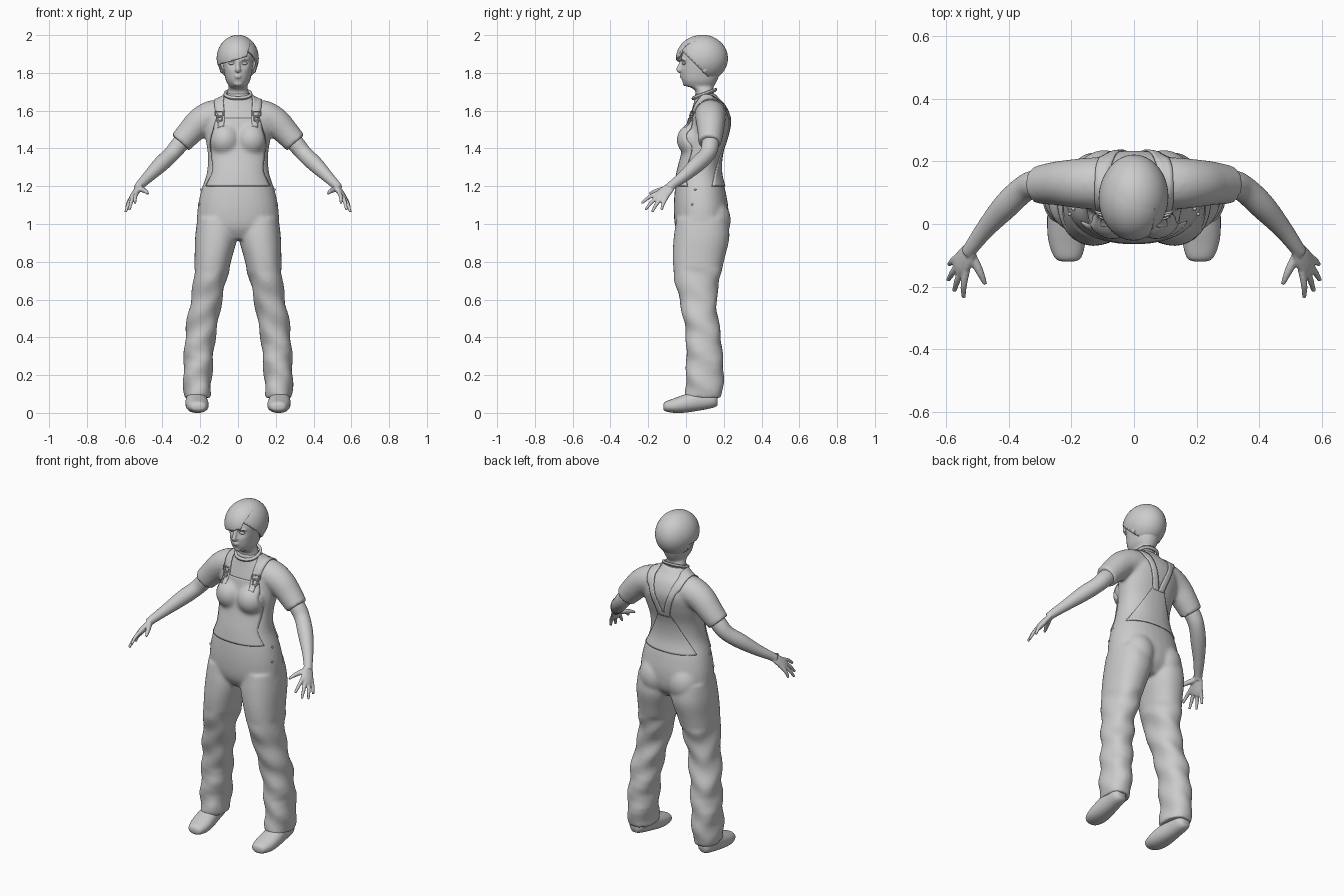
import bpy, bmesh, math
from mathutils import Vector, Matrix
from mathutils.bvhtree import BVHTree

cube = bpy.data.objects.get("Cube")
if cube:
    bpy.data.objects.remove(cube)

grey = bpy.data.materials.new("plain_grey")
grey.use_nodes = True
grey.diffuse_color = (0.6, 0.6, 0.6, 1)
grey.node_tree.nodes["Principled BSDF"].inputs["Base Color"].default_value = (0.6, 0.6, 0.6, 1)
SIDES = (1, -1)
X, Y, Z = Vector((1, 0, 0)), Vector((0, 1, 0)), Vector((0, 0, 1))


def finish(name, bm, voxel=0, smooth=0, thick=0):
    bmesh.ops.recalc_face_normals(bm, faces=bm.faces)
    for f in bm.faces:
        f.smooth = True
    mesh = bpy.data.meshes.new(name)
    bm.to_mesh(mesh)
    bm.free()
    mesh.materials.append(grey)
    ob = bpy.data.objects.new(name, mesh)
    bpy.context.collection.objects.link(ob)
    if voxel:
        m = ob.modifiers.new("merge", "REMESH")
        m.mode, m.voxel_size, m.use_smooth_shade = "VOXEL", voxel, True
    if smooth:
        m = ob.modifiers.new("soften", "SMOOTH")
        m.factor, m.iterations = 0.5, smooth
    if thick:
        m = ob.modifiers.new("thickness", "SOLIDIFY")
        m.thickness, m.offset = thick, 0
    return ob


def densify(rows, n=5):
    """Smooth curve through rows of numbers."""
    out = []
    for i in range(len(rows) - 1):
        a, b, c, d = (Vector(rows[max(0, min(len(rows) - 1, i + k))]) for k in (-1, 0, 1, 2))
        for t in (k / n for k in range(n)):
            out.append(b + (c - a) * t / 2 + (a - b * 2.5 + c * 2 - d / 2) * t * t
                       + (b * 3 - a - c * 3 + d) * t ** 3 / 2)
    return out + [Vector(rows[-1])]


def ring(c, u, v, power=0.9, n=32):
    pts = []
    for i in range(n):
        s, t = math.cos(math.tau * i / n), math.sin(math.tau * i / n)
        pts.append(c + u * math.copysign(abs(s) ** power, s) + v * math.copysign(abs(t) ** power, t))
    return pts


def loft(bm, rings):
    loops = [[bm.verts.new(p) for p in r] for r in rings]
    for a, b in zip(loops, loops[1:]):
        for i in range(len(a)):
            j = (i + 1) % len(a)
            bm.faces.new((a[i], a[j], b[j], b[i]))
    bm.faces.new(loops[0])
    bm.faces.new(loops[-1])


def tube(bm, rows, s=1, flat=1, across=Y):
    """Limb through rows of x, y, z, radius."""
    pts = densify([(r[0] * s, *r[1:]) for r in rows])
    rings = []
    for i, p in enumerate(pts):
        d = (pts[min(i + 1, len(pts) - 1)] - pts[max(i - 1, 0)]).to_3d().normalized()
        u = (across - d * across.dot(d)).normalized()
        rings.append(ring(p.to_3d(), u * p[3], d.cross(u) * p[3] * flat, 1, 20))
    loft(bm, rings)


def ball(bm, c, r, seg=32):
    mat = Matrix.Translation(c) @ Matrix.Diagonal((*r, 1))
    return bmesh.ops.create_uvsphere(bm, u_segments=seg, v_segments=seg // 2, radius=1, matrix=mat)["verts"]


def upright(bm, rows, s=1):
    """Body from rows of z, inner x, outer x, front y, back y."""
    loft(bm, [ring(Vector(((a + b) / 2 * s, (f + k) / 2, z)), X * (b - a) / 2, Y * (k - f) / 2)
              for z, a, b, f, k in densify(rows)])


# Clothing: torso, trousers and short sleeves
bm = bmesh.new()
torso = [(.92, .14, -.02, .17), (.98, .21, -.055, .215), (1.07, .215, -.065, .225),
         (1.17, .197, -.06, .21), (1.27, .165, -.045, .185), (1.37, .16, -.02, .19),
         (1.47, .175, .0, .22), (1.55, .18, .015, .235), (1.62, .14, .035, .215),
         (1.66, .09, .045, .18), (1.69, .068, .045, .155)]
upright(bm, [(z, -w, w, f, k) for z, w, f, k in torso])
leg = [(1.03, .01, .215, -.05, .22), (.93, .004, .227, -.065, .23), (.82, .032, .23, -.07, .205),
       (.7, .062, .235, -.06, .178), (.6, .085, .25, -.035, .162), (.5, .1, .268, -.015, .17),
       (.4, .12, .28, 0, .185), (.2, .138, .29, 0, .2), (.08, .145, .285, -.005, .19)]
sleeve = [(.07, .13, 1.575, .085), (.14, .13, 1.57, .083), (.2, .13, 1.54, .077),
          (.25, .13, 1.49, .07), (.305, .125, 1.43, .062)]
for s in SIDES:
    upright(bm, leg, s)
    tube(bm, sleeve, s)
    ball(bm, (.07 * s, .04, 1.445), (.08, .082, .085))
    ball(bm, (.095 * s, .13, 1.02), (.1, .107, .12))
# Gentle cloth folds on the lower legs
for v in bm.verts:
    if v.co.z < .75:
        side = math.copysign(1, v.co.x)
        v.co.x += .005 * math.sin(v.co.z * 38 + v.co.y * 25) * side
        v.co.y += .004 * math.sin(v.co.z * 45 + v.co.x * 30 * side)
clothes = finish("overalls_and_shirt", bm, .01, 5)
tree = BVHTree.FromObject(clothes, bpy.context.evaluated_depsgraph_get())


def on(p, lift=.004):
    q, n, _, _ = tree.find_nearest(Vector(p))
    return q + n * lift


def cast(x, z, front=1, lift=.004):
    q = tree.ray_cast(Vector((x, -front, z)), Y * front)[0]
    return q - Y * lift * front if q else on((x, 0, z), lift)


def sheet(bm, rows):
    grid = [[bm.verts.new(p) for p in r] for r in rows]
    for a, b in zip(grid, grid[1:]):
        for i in range(len(a) - 1):
            bm.faces.new((a[i], a[i + 1], b[i + 1], b[i]))


# Bib and back panel, laid on the shirt
for name, front, outline in (
        ("front_bib", 1, [(1.2, .17), (1.28, .135), (1.36, .14), (1.43, .145), (1.5, .13), (1.56, .115)]),
        ("back_panel", -1, [(1.2, .17), (1.28, .12), (1.36, .075), (1.44, .035)])):
    bm = bmesh.new()
    sheet(bm, [[cast(w * (i / 12 - 1), z, front) for i in range(25)] for z, w in densify(outline)])
    finish(name, bm, thick=.006)

# Shoulder straps with buckles
bm = bmesh.new()
strap = [(.098, -.02, 1.53), (.1, 0, 1.59), (.107, .05, 1.66), (.108, .12, 1.7),
         (.1, .22, 1.66), (.075, .28, 1.57), (.045, .28, 1.48), (.02, .26, 1.4)]
for s in SIDES:
    sheet(bm, [[on((p.x * s + o, p.y, p.z)) for o in (-.022, -.008, .008, .022)] for p in densify(strap)])
finish("shoulder_straps", bm, thick=.006)
bm = bmesh.new()
for s in SIDES:
    for z, w in ((1.585, .022), (1.557, .014)):
        frame = [cast(.1 * s + w * a, z + .011 * b, 1, .011) for a, b in ((-1, -1), (1, -1), (1, 1), (-1, 1))]
        for a, b in zip(frame, frame[1:] + frame[:1]):
            tube(bm, [(*a, .0035), (*b, .0035)], across=(Y + Z * .3 + X * .2))
    ball(bm, cast(.1 * s, 1.54, 1, .008), (.008, .006, .008), 12)
    for y, z in ((.04, 1.2), (.015, 1.11)):
        ball(bm, on((.25 * s, y, z)), (.006, .006, .006), 12)
finish("buckles_and_rivets", bm)

# Shirt collar
bm = bmesh.new()
loop = ring(Vector((0, .097, 1.688)), X * .068, Y * .06 + Z * .022)
loft_rows = [[p + (p - Vector((0, .097, 1.688))).normalized() * .008 * math.cos(a) + Z * .01 * math.sin(a)
              for a in (math.tau * k / 8 for k in range(9))] for p in loop + loop[:1]]
sheet(bm, loft_rows)
finish("shirt_collar", bm)

# Arms and hands
bm = bmesh.new()
arm = [(.24, .13, 1.5, .045), (.31, .128, 1.42, .046), (.352, .112, 1.37, .043), (.41, .058, 1.315, .042),
       (.475, -.015, 1.25, .031), (.52, -.075, 1.205, .024), (.53, -.09, 1.19, .024)]
spread = Vector((.045, .105, -.035)).normalized()
tips = [(.545, -.235, 1.11), (.575, -.215, 1.075), (.595, -.18, 1.063), (.592, -.13, 1.075)]
for s in SIDES:
    tube(bm, arm, s)
    side = Vector((spread.x * s, spread.y, spread.z))
    tube(bm, [(.515, -.07, 1.21, .022), (.535, -.1, 1.18, .034), (.552, -.13, 1.15, .038),
              (.562, -.15, 1.13, .03)], s, .45, side)
    for i, tip in enumerate(tips):
        base = Vector((.545, -.12, 1.16)) + spread * (i - 1.5) * .017
        tip = Vector(tip)
        mid = base.lerp(tip, .55) + Vector((.004, -.002, .006))
        tube(bm, [(*base, .012), (*mid, .0105), (*tip, .007)], s, 1, side)
    tube(bm, [(.525, -.09, 1.19, .015), (.502, -.135, 1.18, .014), (.488, -.165, 1.172, .011),
              (.476, -.193, 1.16, .007)], s)
finish("arms_and_hands", bm, .005, 2)

# Head, neck, ears and face
bm = bmesh.new()
head = [(1.64, .068, .05, .16), (1.7, .056, .05, .145), (1.722, .05, .025, .145), (1.732, .05, -.002, .15),
        (1.76, .064, -.02, .165), (1.8, .073, -.027, .18), (1.85, .08, -.027, .19), (1.9, .082, -.02, .19),
        (1.95, .06, .02, .16)]
upright(bm, [(z, -w, w, f, k) for z, w, f, k in head])
for v in bm.verts:
    for s in SIDES:
        d = (v.co - Vector((.033 * s, -.02, 1.85))).length
        v.co.y += max(0, .034 - d) * .35
tube(bm, [(0, -.02, 1.865, .009), (0, -.033, 1.835, .011), (0, -.038, 1.816, .0135), (0, -.028, 1.808, .01)], across=X)
ball(bm, (0, -.022, 1.787), (.021, .013, .005))
ball(bm, (0, -.02, 1.777), (.019, .013, .006))
ball(bm, (0, -.002, 1.745), (.025, .016, .016))
for s in SIDES:
    ball(bm, (.088 * s, .1, 1.83), (.01, .02, .033))
    ball(bm, (.01 * s, -.026, 1.814), (.008, .01, .007))
    tube(bm, [(.015, -.024, 1.868, .005), (.035, -.02, 1.874, .005), (.058, -.004, 1.868, .004)], s, across=Z)
finish("head", bm, .005, 3)
bm = bmesh.new()
for s in SIDES:
    ball(bm, (.033 * s, -.008, 1.85), (.017, .013, .008))
finish("eyes", bm)


# Short hair with a swept fringe
def hair(name, centre, radii, cuts):
    bm = bmesh.new()
    ball(bm, centre, radii, 48)
    for point, normal in cuts:
        bmesh.ops.bisect_plane(bm, geom=bm.verts[:] + bm.edges[:] + bm.faces[:],
                               plane_co=point, plane_no=normal, clear_inner=True)
    m = finish(name, bm).modifiers.new("thickness", "SOLIDIFY")
    m.thickness, m.offset = .012, -1


hair("hair_cap", (0, .088, 1.877), (.11, .134, .124), [((0, -.05, 1.945), (0, .2, .2))])
hair("hair_fringe", (-.002, .082, 1.877), (.111, .135, .123),
     [((-.11, 0, 1.84), (-.05, 0, .17)), ((.05, 0, 1.9), (-1, 0, .25))])

# Shoes
bm = bmesh.new()
shoe = [(-.12, .018, .02, .045), (-.108, .042, .008, .06), (-.06, .058, 0, .078), (0, .06, .002, .1),
        (.08, .052, .014, .125), (.145, .045, .028, .125), (.168, .025, .04, .1)]
for s in SIDES:
    loft(bm, [ring(Vector(((.218 + y * .06) * s, y, (a + b) / 2)), X * w, Z * (b - a) / 2)
              for y, w, a, b in densify(shoe)])
finish("shoes", bm)
